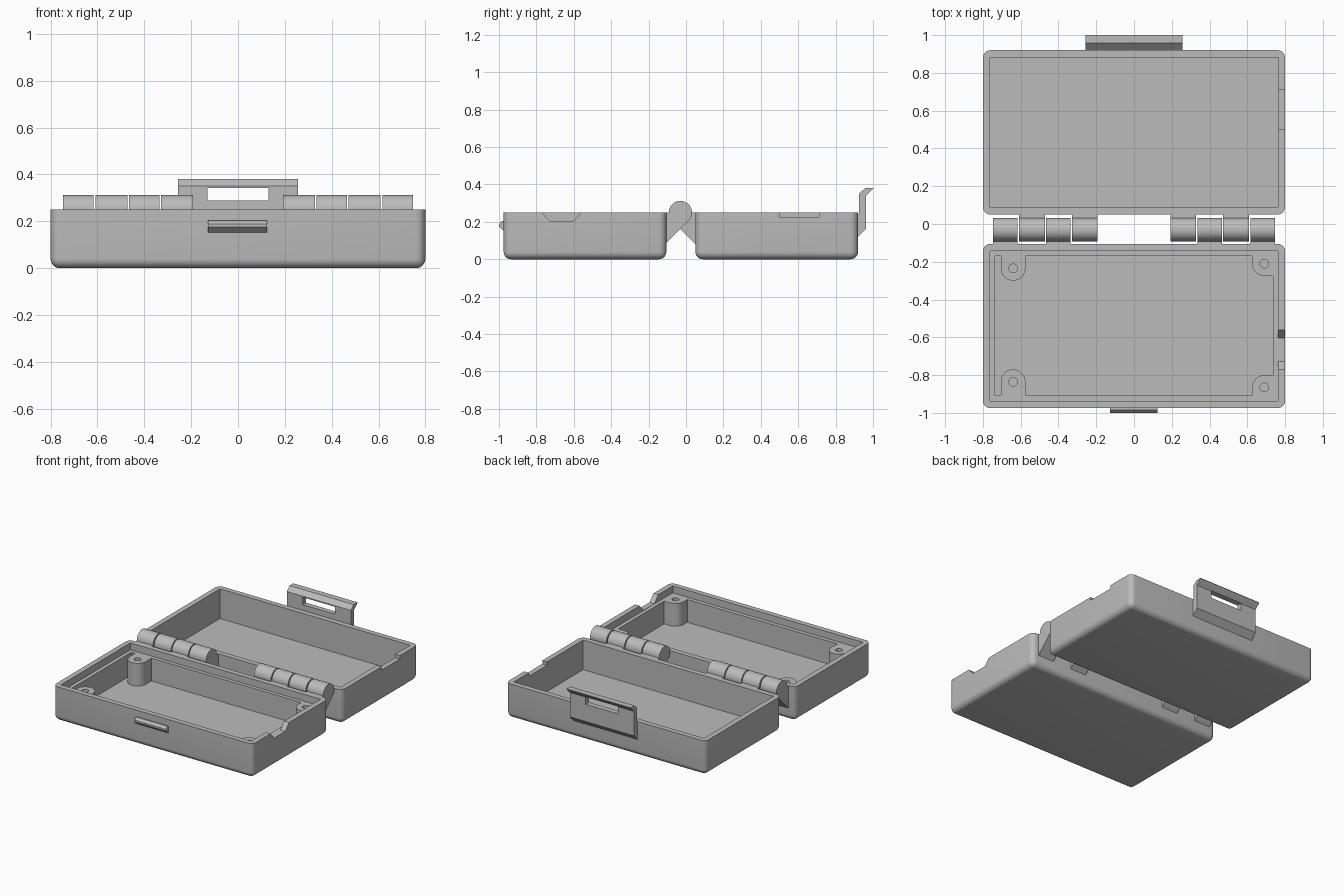
import bpy, bmesh
from math import sin, cos, radians

if "Cube" in bpy.data.objects:
    bpy.data.objects.remove(bpy.data.objects["Cube"], do_unlink=True)

GREY = (0.5, 0.5, 0.5, 1)
grey = bpy.data.materials.new("plain grey")
grey.use_nodes = True
grey.diffuse_color = GREY
grey.node_tree.nodes["Principled BSDF"].inputs["Base Color"].default_value = GREY


def add(name, bm):
    bmesh.ops.recalc_face_normals(bm, faces=bm.faces)
    me = bpy.data.meshes.new(name)
    bm.to_mesh(me)
    bm.free()
    ob = bpy.data.objects.new(name, me)
    me.materials.append(grey)
    bpy.context.collection.objects.link(ob)
    return ob


def prism(name, pts, axis, lo, hi):
    """Extrude a profile: (y, z) points along x, or (x, y) points along z."""
    bm = bmesh.new()
    place = (lambda p, t: (t, *p)) if axis == "x" else (lambda p, t: (*p, t))
    face = bm.faces.new([bm.verts.new(place(p, lo)) for p in pts])
    top = bmesh.ops.extrude_face_region(bm, geom=[face])["geom"]
    step = (hi - lo, 0, 0) if axis == "x" else (0, 0, hi - lo)
    bmesh.ops.translate(bm, vec=step, verts=[g for g in top if isinstance(g, bmesh.types.BMVert)])
    return add(name, bm)


def block(name, x0, x1, y0, y1, z0, z1):
    return prism(name, [(x0, y0), (x1, y0), (x1, y1), (x0, y1)], "z", z0, z1)


def arc(cx, cy, r, a0, a1, n):
    angles = [radians(a0 + (a1 - a0) * i / n) for i in range(n + 1)]
    return [(cx + r * cos(a), cy + r * sin(a)) for a in angles]


def finish(ob, cutters=()):
    """Cut, bake the cuts into the mesh, and shade."""
    for c in cutters:
        m = ob.modifiers.new("cut", "BOOLEAN")
        m.object, m.operation, m.solver = c, "DIFFERENCE", "EXACT"
    if cutters:
        dg = bpy.context.evaluated_depsgraph_get()
        dg.update()
        me = bpy.data.meshes.new_from_object(ob.evaluated_get(dg))
        ob.modifiers.clear()
        ob.data = me
        for c in cutters:
            bpy.data.objects.remove(c, do_unlink=True)
    bpy.ops.object.select_all(action="DESELECT")
    ob.select_set(True)
    bpy.context.view_layer.objects.active = ob
    bpy.ops.object.shade_smooth_by_angle(angle=radians(30))
    return ob


W, H, FLOOR, LEDGE = 0.8, 0.25, 0.035, 0.2


def tray(name, y0, y1):
    """Box rounded on its upright and bottom edges."""
    ob = block(name, -W, W, y0, y1, 0, H)
    bm = bmesh.new()
    bm.from_mesh(ob.data)
    edges = [e for e in bm.edges if min(v.co.z for v in e.verts) < 0.01]
    bmesh.ops.bevel(bm, geom=edges, offset=0.04, segments=6, profile=0.5, affect="EDGES")
    bm.to_mesh(ob.data)
    bm.free()
    return ob


# Base tray with a stepped rim and a sloped side notch
finish(tray("base_tray", -0.975, -0.105), [
    block("rim_cut", -0.762, 0.762, -0.937, -0.143, LEDGE, 0.4),
    block("pocket_cut", -0.735, 0.735, -0.908, -0.17, FLOOR, 0.3),
    prism("notch_cut", [(-0.77, 0.4), (-0.77, H), (-0.727, 0.202), (-0.603, 0.202),
                        (-0.56, H), (-0.56, 0.4)], "x", 0.74, 0.9),
])

# Lid tray with a shallow side notch
finish(tray("lid_tray", 0.05, 0.92), [
    block("lid_pocket_cut", -0.762, 0.762, 0.088, 0.882, FLOOR, 0.4),
    block("lid_notch_cut", 0.72, 0.9, 0.5, 0.71, 0.225, 0.4),
])

# Screw posts: round-ended against the long walls on the left, in the corners on the right
R = 0.065
for side, wall, s, yl, yr in (("back", -0.17, 1, -0.235, -0.21), ("front", -0.908, -1, -0.835, -0.865)):
    left = [(-0.64 - R, wall)] + arc(-0.64, yl, R, -180 * s, 0, 16) + [(-0.64 + R, wall)]
    right = [(0.735, wall), (0.69 - R, wall)] + arc(0.69, yr, R, -180 * s, -90 * s, 8) + [(0.735, yr - s * R)]
    for label, pts, x, y in (("left", left, -0.64, yl), ("right", right, 0.69, yr)):
        hole = prism("hole", arc(x, y, 0.023, 0, 345, 23), "z", 0.08, 0.3)
        finish(prism(f"screw_post_{side}_{label}", pts, "z", FLOOR - 0.005, LEDGE), [hole])

# Hinge knuckles, alternately joined to the base and the lid
AXIS, KR, REACH = -0.03, 0.062, 0.08
for side in (-1, 1):
    for i, x in enumerate((0.682, 0.54, 0.4, 0.26)):
        s = 1 if i % 2 == 0 else -1
        low = H - KR * 2 ** 0.5 - REACH
        prof = arc(0, H, KR, -45, 180, 24) + [(-REACH, H), (-REACH, low)]
        prof = [(AXIS + s * y, z) for y, z in prof]
        half = 0.065 if s == 1 else 0.068
        part = "base" if s == 1 else "lid"
        finish(prism(f"{part}_hinge_knuckle", prof, "x", side * x - half, side * x + half))

# Latch plate with a flared lip and a slot
latch = [(0.915, 0.12), (0.92, 0.12), (0.963, 0.163), (0.963, 0.34), (1.0, 0.377), (1.0, 0.38),
         (0.957, 0.38), (0.925, 0.35), (0.925, 0.24), (0.915, 0.24)]
finish(prism("latch", latch, "x", -0.257, 0.257),
       [block("slot_cut", -0.13, 0.13, 0.9, 1.1, 0.288, 0.342)])

# Catch on the front wall
finish(prism("catch", [(-0.97, 0.152), (-0.975, 0.152), (-1.0, 0.175), (-1.0, 0.188),
                       (-0.985, 0.204), (-0.97, 0.204)], "x", -0.128, 0.124))
